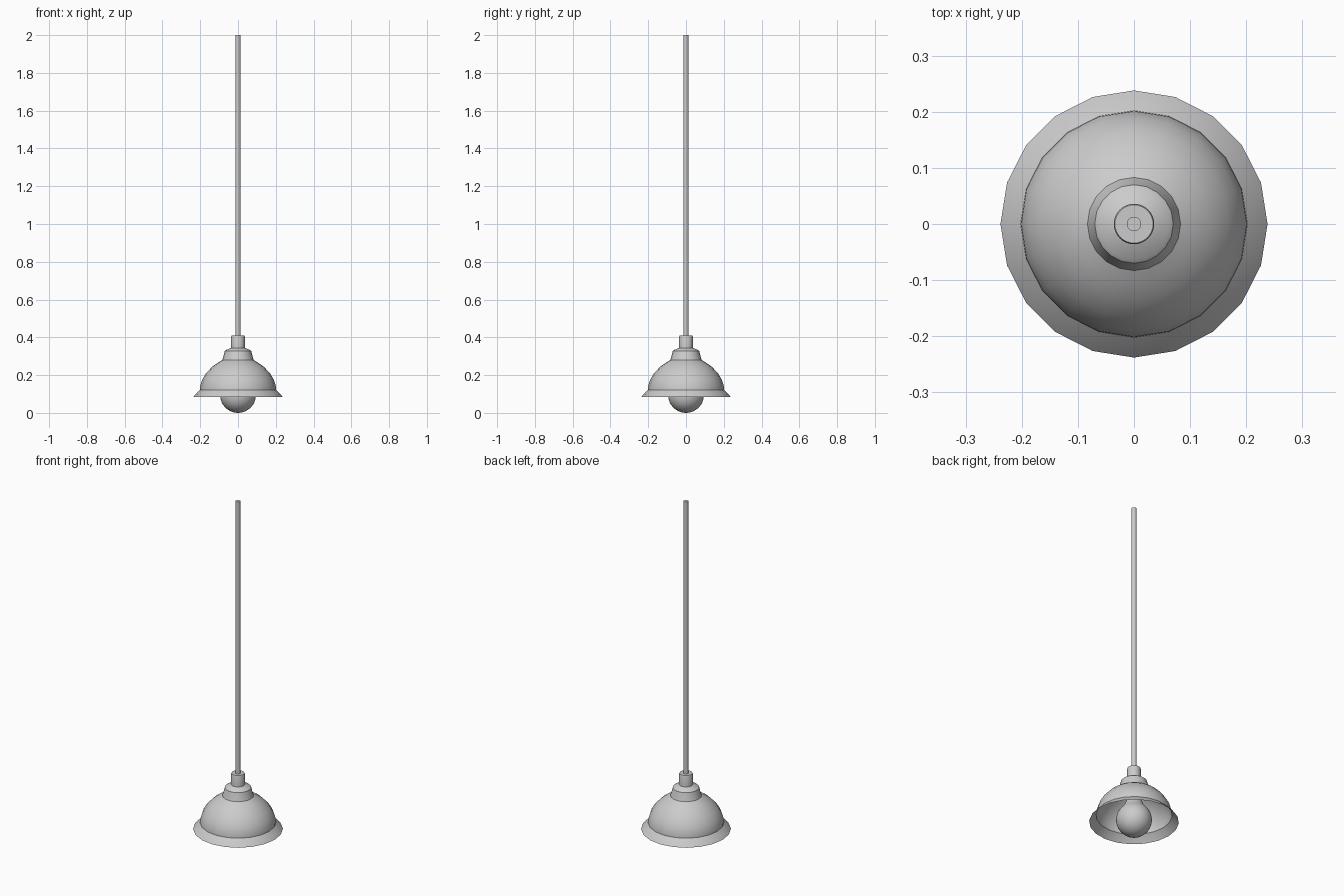
import bpy, bmesh
from math import cos, sin, pi

if "Cube" in bpy.data.objects:
    bpy.data.objects.remove(bpy.data.objects["Cube"])


def lathe(name, profile, sides, angle=35):
    """Revolve (radius, z) points about z; radius 0 makes a pole."""
    bm = bmesh.new()
    rings = []
    for r, z in profile:
        n = 1 if r == 0 else sides
        rings.append([bm.verts.new((r * cos(2 * pi * i / sides),
                                    r * sin(2 * pi * i / sides), z)) for i in range(n)])
    for a, b in zip(rings, rings[1:]):
        for i in range(sides):
            j = (i + 1) % sides
            quad = [a[i % len(a)], a[j % len(a)], b[j % len(b)], b[i % len(b)]]
            bm.faces.new(list(dict.fromkeys(quad)))
    mesh = bpy.data.meshes.new(name)
    bm.to_mesh(mesh)
    bm.free()
    obj = bpy.data.objects.new(name, mesh)
    bpy.context.collection.objects.link(obj)
    bpy.ops.object.select_all(action='DESELECT')
    obj.select_set(True)
    bpy.context.view_layer.objects.active = obj
    bpy.ops.object.shade_smooth_by_angle(angle=angle * pi / 180)
    return obj


# Thin open shade: flared rim, dome and stepped collar
lathe("shade", [(0.238, 0.083), (0.222, 0.102), (0.202, 0.122), (0.201, 0.14),
                (0.19, 0.175), (0.168, 0.212), (0.136, 0.245), (0.105, 0.267),
                (0.083, 0.28), (0.078, 0.295), (0.07, 0.327), (0.063, 0.333),
                (0.035, 0.345)], 20)

# Socket cap with a small bevel on top
lathe("socket_cap", [(0, 0.335), (0.036, 0.335), (0.036, 0.405),
                     (0.034, 0.41), (0, 0.41)], 32)

# Hanging rod
lathe("rod", [(0, 0.41), (0.013, 0.41), (0.013, 2.0), (0, 2.0)], 16)

# Round bulb tapering into a neck
R = 0.095
ball = [(0 if k == 0 else R * sin(pi * k / 16), R - R * cos(pi * k / 16)) for k in range(13)]
lathe("bulb", ball + [(0.052, 0.182), (0.042, 0.205), (0.036, 0.235),
                      (0.034, 0.335), (0, 0.335)], 32)
